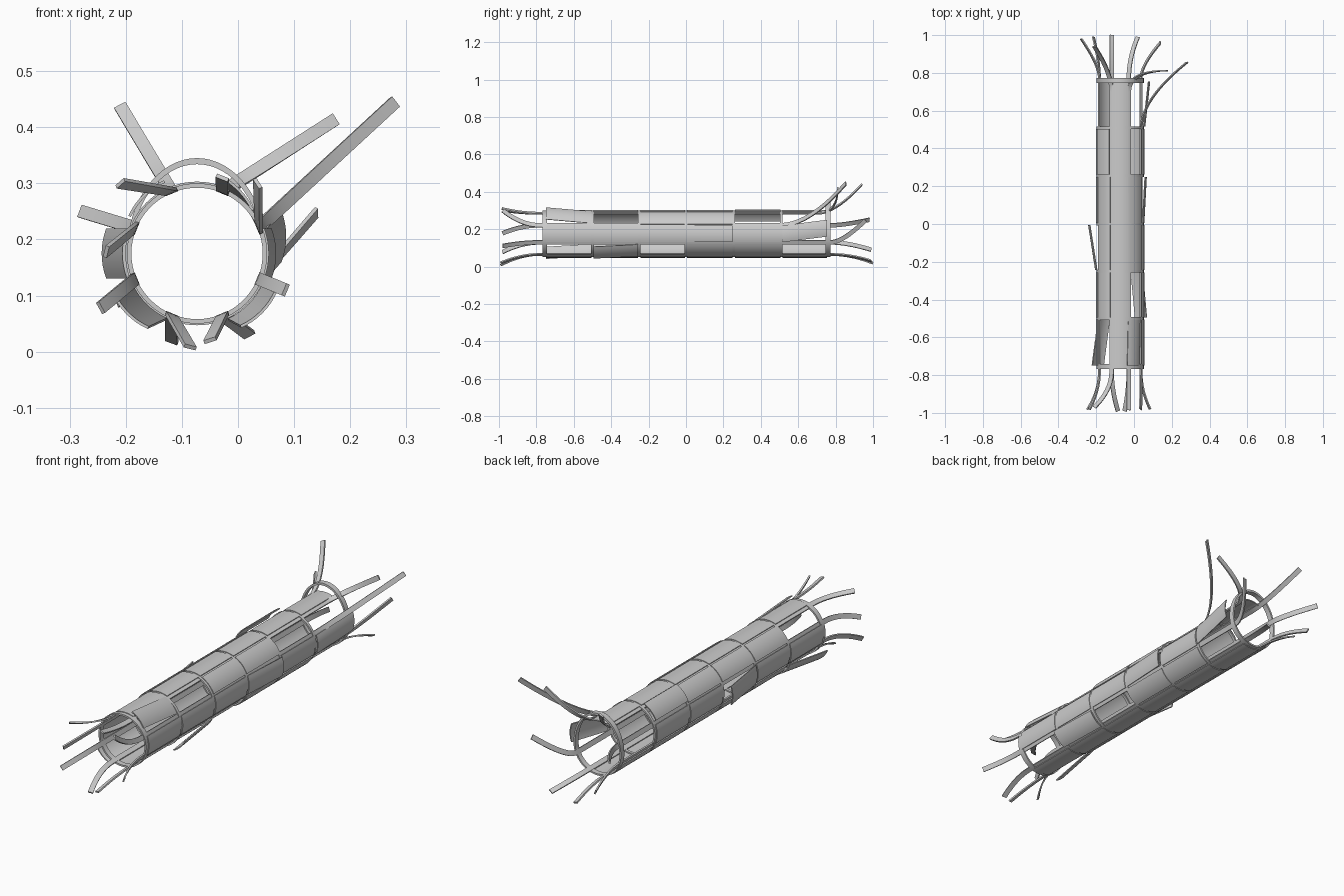
import bpy, bmesh
from math import cos, sin, radians, pi
from mathutils import Vector

if "Cube" in bpy.data.objects:
    bpy.data.objects.remove(bpy.data.objects["Cube"])

CX, CZ = -0.073, 0.175          # tube axis
RINGS = [-0.755, -0.5, -0.25, 0.0, 0.255, 0.51, 0.76]


def make(name, verts, faces):
    me = bpy.data.meshes.new(name)
    me.from_pydata([tuple(v) for v in verts], [], faces)
    bm = bmesh.new()
    bm.from_mesh(me)
    bmesh.ops.recalc_face_normals(bm, faces=bm.faces)
    bm.to_mesh(me)
    bm.free()
    ob = bpy.data.objects.new(name, me)
    bpy.context.collection.objects.link(ob)
    for p in me.polygons:
        p.use_smooth = True
    me.set_sharp_from_angle(angle=radians(35))
    return ob


def sweep(name, sections, closed=False):
    """Skin a list of four-point sections."""
    n = len(sections)
    faces = []
    for i in range(n if closed else n - 1):
        a, b = 4 * i, 4 * ((i + 1) % n)
        for k in range(4):
            l = (k + 1) % 4
            faces.append((a + k, a + l, b + l, b + k))
    if not closed:
        faces += [(3, 2, 1, 0), tuple(range(4 * n - 4, 4 * n))]
    return make(name, [v for s in sections for v in s], faces)


def polar(r, a, y):
    return Vector((CX + r * cos(a), y, CZ + r * sin(a)))


# Hoop frames; the rear one has its upper half pulled upward
for i, y in enumerate(RINGS):
    w = 0.013 if i in (0, 6) else 0.007
    secs = []
    for k in range(64):
        a = 2 * pi * k / 64
        s = [polar(0.117, a, y - w), polar(0.125, a, y - w),
             polar(0.125, a, y + w), polar(0.117, a, y + w)]
        if i == 6:
            for v in s:
                if v.z > CZ:
                    v.z = CZ + (v.z - CZ) * 1.36
        secs.append(s)
    sweep("hoop_%d" % i, secs, True)

# Lengthwise bars: angle -> front end, rear end, start and control y of rear bend
BARS = {
    22.5: ((.035, -.98, .30), (.28, .855, .445), .50, .66),
    67.5: ((-.028, -.985, .31), (.175, .812, .415), .70, .81),
    112.5: ((-.21, -.97, .30), (-.21, .94, .438), .70, .80),
    157.5: ((-.235, -.98, .178), (-.28, .98, .25), .77, .84),
    202.5: ((-.245, -.98, .078), (-.215, .99, .09), .77, .86),
    247.5: ((-.085, -.99, .008), (-.118, 1.0, .018), .77, .88),
    292.5: ((-.05, -.99, .02), (.02, .99, .03), .77, .88),
    337.5: ((.085, -.98, .11), (.14, .96, .248), .77, .84),
}


def bezier(p, q, r, n=10):
    return [p * (1 - t) ** 2 + q * 2 * t * (1 - t) + r * t * t
            for t in (k / n for k in range(n + 1))]


for i, (deg, (front, rear, ys, yc)) in enumerate(BARS.items()):
    a = radians(deg)
    R = 0.119
    path = bezier(polar(R, a, -.78), polar(R, a, -.88), Vector(front))[::-1]
    path += bezier(polar(R, a, ys), polar(R, a, yc), Vector(rear))
    side = Vector((-sin(a), 0, cos(a)))
    secs = []
    for k, p in enumerate(path):
        t = (path[min(k + 1, len(path) - 1)] - path[max(k - 1, 0)]).normalized()
        u = (side - t * side.dot(t)).normalized() * 0.0115
        v = t.cross(u).normalized() * 0.0035
        secs.append([p - u - v, p + u - v, p + u + v, p - u + v])
    sweep("bar_%d" % i, secs)

# Skin panels: missing ones and torn ones, keyed by (angle, bay)
MISSING = {(45, 1), (45, 4), (45, 5), (135, 0), (135, 5), (180, 5),
           (315, 0), (315, 2), (315, 5)}
# torn: (dx, dz) shift at front end, then at rear end
TORN = {
    (0, 5): ((.005, .0), (.031, .03)),
    (0, 3): ((.0, .0), (.013, .0)),
    (45, 0): ((-.015, .025), (-.01, .004)),
    (135, 4): ((-.006, .014), (-.006, .014)),
    (180, 2): ((-.005, .0), (-.042, .0)),
    (225, 0): ((-.035, -.018), (-.003, -.003)),
    (315, 1): ((.026, -.016), (.004, -.004)),
}


def panel(deg, bay):
    y0, y1 = RINGS[bay] + .006, RINGS[bay + 1] - .006
    (fx, fz), (bx, bz) = TORN.get((deg, bay), ((0, 0), (0, 0)))
    f, b = Vector((fx, 0, fz)), Vector((bx, 0, bz))
    secs = []
    for k in range(9):
        a = radians(deg - 20.5 + 41 * k / 8)
        secs.append([polar(.123, a, y0) + f, polar(.128, a, y0) + f,
                     polar(.128, a, y1) + b, polar(.123, a, y1) + b])
    sweep("panel_%d_%d" % (deg, bay), secs)


for deg in range(0, 360, 45):
    for bay in range(6):
        if (deg, bay) not in MISSING:
            panel(deg, bay)
